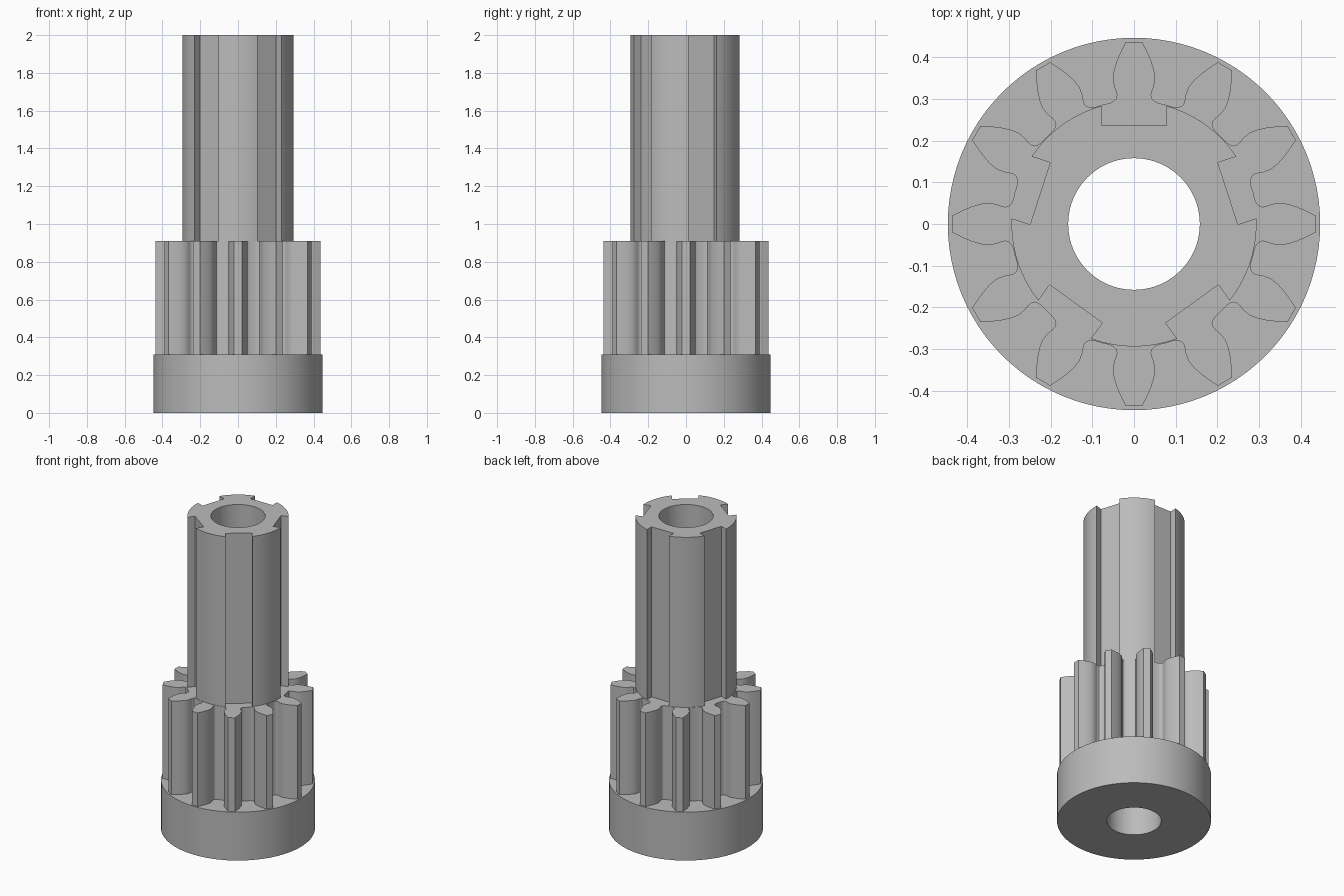
import bpy
import bmesh
from math import sin, cos, pi, radians, sqrt, asin
from mathutils import Matrix, Vector

default = bpy.data.objects.get("Cube")
if default:
    bpy.data.objects.remove(default, do_unlink=True)

GREY = (0.5, 0.5, 0.5, 1.0)
steel = bpy.data.materials.new("plain grey")
steel.use_nodes = True
steel.diffuse_color = GREY
steel.node_tree.nodes["Principled BSDF"].inputs["Base Color"].default_value = GREY

BORE, SHAFT, ROOT, BASE = 0.158, 0.294, 0.296, 0.447
BASE_TOP, GEAR_TOP, TOP = 0.31, 0.91, 2.0


def polar(r, a):
    return Vector((r * cos(a), r * sin(a)))


def circle(r, n=96):
    return [polar(r, 2 * pi * i / n) for i in range(n)]


def repeat(points, count):
    """Turn a profile drawn around +y into a closed ring of copies."""
    ring = []
    for k in range(count):
        turn = Matrix.Rotation(2 * pi * k / count, 2)
        ring += [turn @ p for p in points]
    return ring


def prism(name, outline, z0, z1):
    """Extrude a flat outline between two heights."""
    bm = bmesh.new()
    face = bm.faces.new([bm.verts.new((p.x, p.y, z0)) for p in outline])
    up = bmesh.ops.extrude_face_region(bm, geom=[face])["geom"]
    bmesh.ops.translate(bm, vec=(0, 0, z1 - z0),
                        verts=[v for v in up if isinstance(v, bmesh.types.BMVert)])
    bmesh.ops.recalc_face_normals(bm, faces=bm.faces)
    mesh = bpy.data.meshes.new(name)
    bm.to_mesh(mesh)
    bm.free()
    mesh.materials.append(steel)
    obj = bpy.data.objects.new(name, mesh)
    bpy.context.collection.objects.link(obj)
    return obj


def combine(target, tool, operation):
    mod = target.modifiers.new(operation.lower(), "BOOLEAN")
    mod.operation, mod.solver, mod.object = operation, "EXACT", tool
    bpy.context.view_layer.objects.active = target
    bpy.ops.object.modifier_apply(modifier=mod.name)
    bpy.data.objects.remove(tool, do_unlink=True)


# Gear tooth: half width and radius down one flank, mirrored to the other
flank = [(0.02, 0.437), (0.031, 0.415), (0.041, 0.392), (0.048, 0.37),
         (0.051, 0.35), (0.048, 0.332), (0.043, 0.318), (0.041, 0.309),
         (0.043, 0.301), (0.049, 0.295)]
right = [Vector(p) for p in flank]
left = [Vector((-p.x, p.y)) for p in right]
tooth = right[::-1] + left + [polar(ROOT, radians(a)) for a in (101.5, 105, 108.5)]

# Shaft: one keyway and the land that follows it
half_width, floor = 0.078, 0.237
rim = sqrt(SHAFT ** 2 - half_width ** 2)
edge = asin(half_width / SHAFT)
land = [polar(SHAFT, pi / 2 + edge + (2 * pi / 5 - 2 * edge) * i / 14)
        for i in range(1, 14)]
slot = [Vector((half_width, rim)), Vector((half_width, floor)),
        Vector((-half_width, floor)), Vector((-half_width, rim))] + land

# Collar, gear and splined shaft joined into one solid, then bored through
pinion = prism("pinion_shaft", circle(BASE), 0, BASE_TOP)
gear = prism("gear", repeat(tooth, 12), BASE_TOP - 0.1, GEAR_TOP)
shaft = prism("splined_shaft", repeat(slot, 5), GEAR_TOP - 0.1, TOP)
combine(pinion, gear, "UNION")
combine(pinion, shaft, "UNION")
combine(pinion, prism("bore_cutter", circle(BORE), -0.1, TOP + 0.1), "DIFFERENCE")

bpy.ops.object.select_all(action="DESELECT")
pinion.select_set(True)
bpy.context.view_layer.objects.active = pinion
bpy.ops.object.shade_smooth_by_angle(angle=radians(30))
